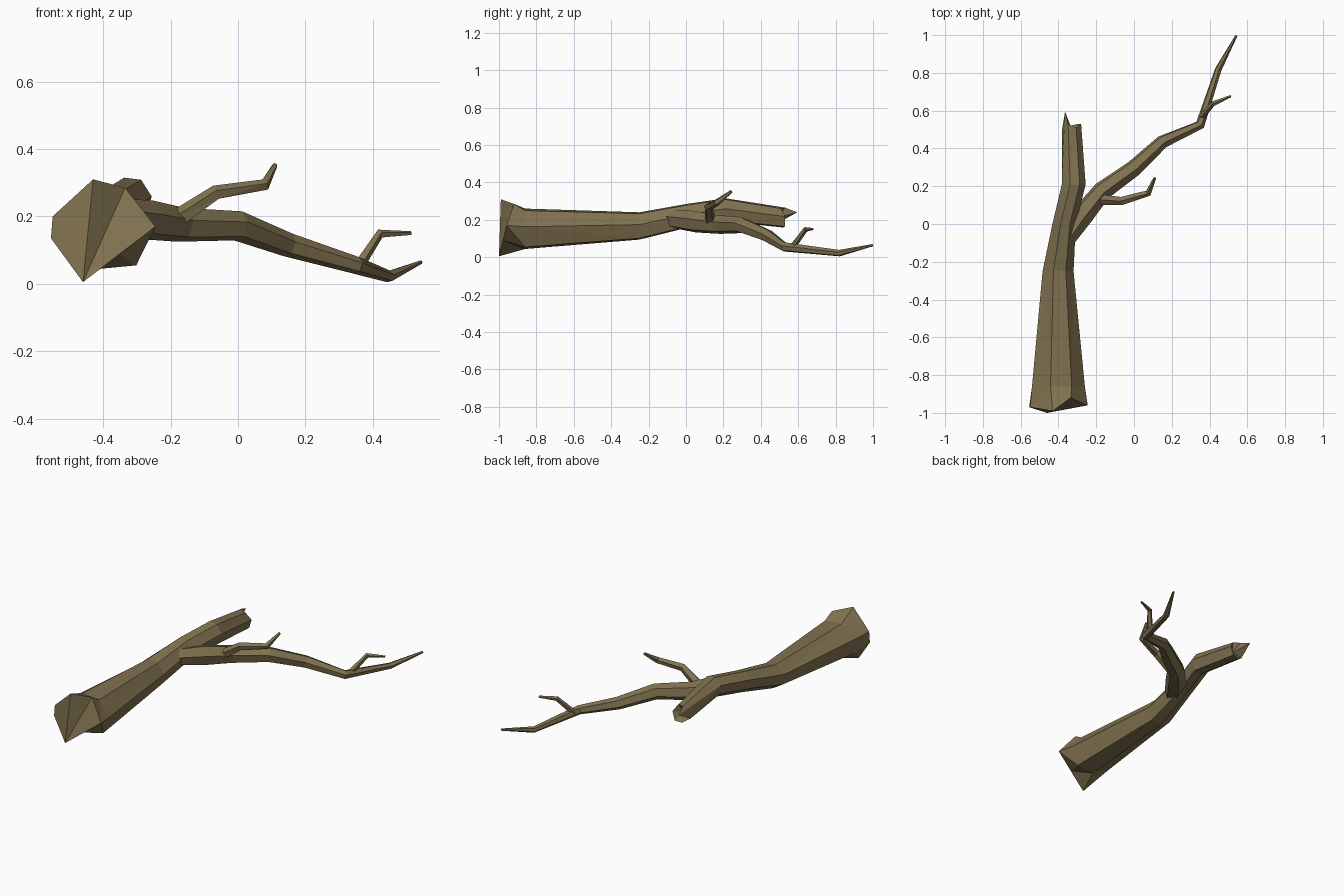
import bpy, bmesh, math
from mathutils import Vector

if "Cube" in bpy.data.objects:
    bpy.data.objects.remove(bpy.data.objects["Cube"])

bark = bpy.data.materials.new("bark")
bark.diffuse_color = (0.22, 0.17, 0.08, 1)
bark.use_nodes = True
bark.node_tree.nodes["Principled BSDF"].inputs["Base Color"].default_value = bark.diffuse_color


def skin(name, rings, start_fan=None, end_centre=None):
    """Bridge a list of equal-sized vertex rings into one flat-shaded part."""
    bm = bmesh.new()
    vs = [[bm.verts.new(p) for p in r] for r in rings]
    n = len(vs[0])
    for a, b in zip(vs, vs[1:]):
        for i in range(n):
            j = (i + 1) % n
            bm.faces.new((a[i], a[j], b[j], b[i]))
    if start_fan is None:
        bm.faces.new(vs[0])
    else:
        for k in range(1, n - 1):
            s = start_fan
            bm.faces.new((vs[0][s], vs[0][(s + k) % n], vs[0][(s + k + 1) % n]))
    if end_centre is None:
        bm.faces.new(vs[-1])
    else:
        c = bm.verts.new(end_centre)
        for i in range(n):
            bm.faces.new((vs[-1][i], vs[-1][(i + 1) % n], c))
    bmesh.ops.triangulate(bm, faces=[f for f in bm.faces if len(f.verts) == 4])
    bmesh.ops.recalc_face_normals(bm, faces=bm.faces)
    me = bpy.data.meshes.new(name)
    bm.to_mesh(me)
    bm.free()
    me.materials.append(bark)
    ob = bpy.data.objects.new(name, me)
    bpy.context.collection.objects.link(ob)


def branch(name, path, sides):
    """Tapered limb: path rows are x, y, z, radius."""
    pts = [Vector(p[:3]) for p in path]
    rings = []
    for i, p in enumerate(pts):
        t = Vector()
        if i > 0:
            t += (p - pts[i - 1]).normalized()
        if i < len(pts) - 1:
            t += (pts[i + 1] - p).normalized()
        t.normalize()
        u = t.cross(Vector((0, 0, 1))).normalized()
        w = u.cross(t)
        r = path[i][3]
        rings.append([p + r * (math.cos(a) * u + math.sin(a) * w)
                      for a in (math.tau * (k + 0.25) / sides for k in range(sides))])
    skin(name, rings)


# Trunk: flared root end, irregular seven-sided sections, splintered far end
root = [(-0.43, -0.99, 0.31), (-0.55, -0.97, 0.20), (-0.555, -0.97, 0.135),
        (-0.46, -1.0, 0.005), (-0.353, -0.98, 0.09), (-0.245, -0.96, 0.17),
        (-0.335, -0.92, 0.285)]
profile = [(-0.3, 1), (-1, 0.4), (-0.9, -0.45), (-0.1, -1), (0.7, -0.9), (1, 0.1), (0.5, 0.9)]
# y, centre x, half width, centre z, half height
sections = [(-0.86, -0.4, 0.14, 0.152, 0.108), (-0.25, -0.402, 0.082, 0.167, 0.073),
            (0.0, -0.37, 0.062, 0.22, 0.064), (0.21, -0.319, 0.063, 0.253, 0.062)]
rings = [root]
for y, cx, hx, cz, hz in sections:
    rings.append([(cx + hx * a, y, cz + hz * b) for a, b in profile])
splinter = [0.53, 0.595, 0.50, 0.52, 0.53, 0.53, 0.51]
rings.append([(-0.333 + 0.053 * a, y, 0.212 + 0.053 * b)
              for (a, b), y in zip(profile, splinter)])
rings[-1][1] = (-0.365, 0.595, 0.24)
skin("trunk", rings, start_fan=3, end_centre=(-0.325, 0.49, 0.21))

# Main side branch
branch("main_branch", [(-0.36, -0.08, 0.205, 0.05), (-0.27, 0.05, 0.19, 0.06),
                       (-0.168, 0.175, 0.175, 0.052), (0.0, 0.295, 0.172, 0.045),
                       (0.15, 0.435, 0.115, 0.036), (0.35, 0.525, 0.055, 0.026),
                       (0.447, 0.82, 0.022, 0.018), (0.542, 0.997, 0.064, 0.006)], 6)

# Twigs
branch("inner_twig", [(-0.19, 0.13, 0.185, 0.03), (-0.065, 0.122, 0.27, 0.023),
                      (0.078, 0.165, 0.293, 0.018), (0.11, 0.243, 0.352, 0.008)], 5)
branch("outer_twig", [(0.355, 0.565, 0.05, 0.018), (0.42, 0.638, 0.148, 0.014),
                      (0.513, 0.677, 0.15, 0.006)], 5)
